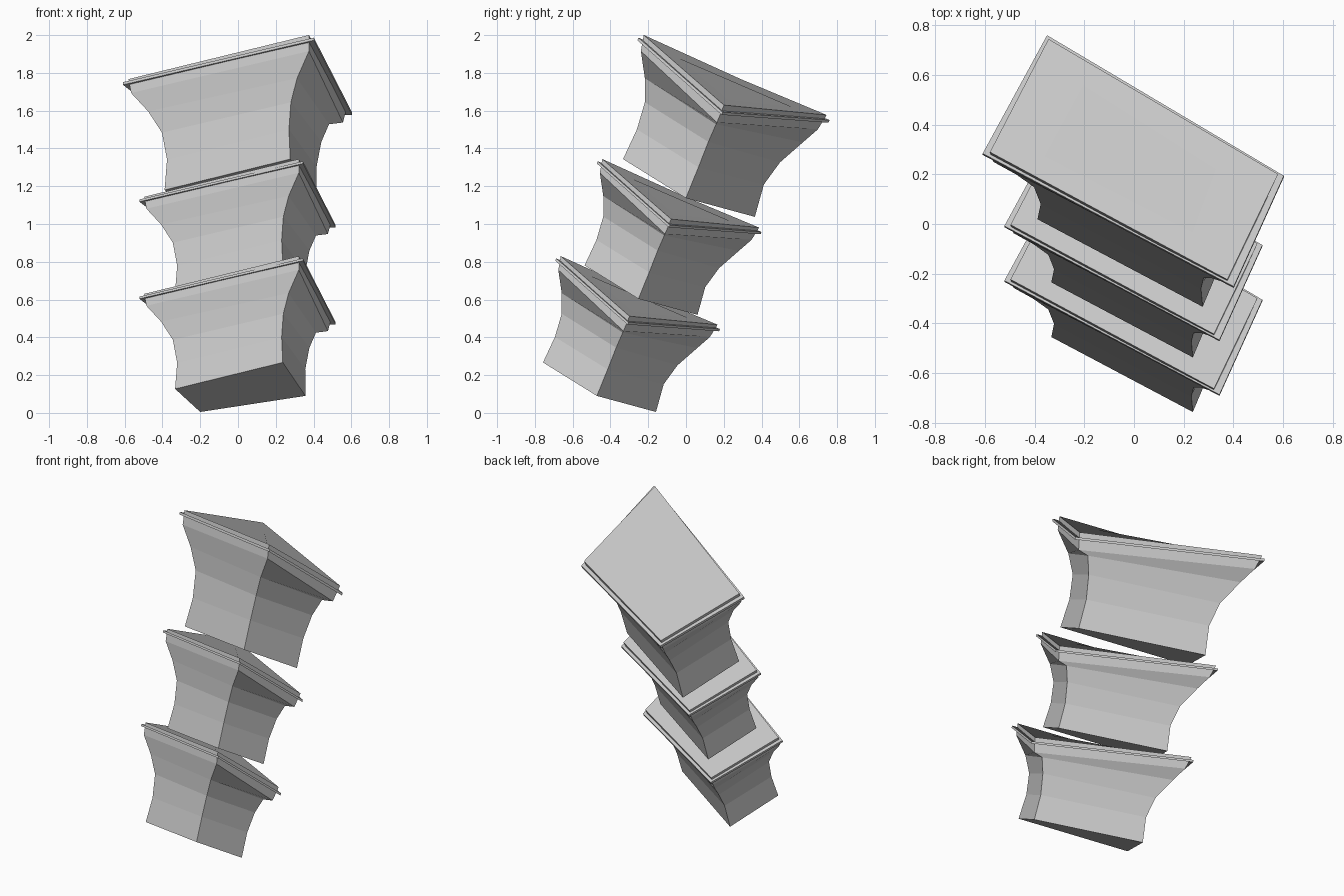
import bpy
from mathutils import Vector

cube = bpy.data.objects.get("Cube")
if cube:
    bpy.data.objects.remove(cube, do_unlink=True)

# One plain stone colour for everything
stone = bpy.data.materials.new("pale_grey_stone")
stone.use_nodes = True
stone_colour = (0.6, 0.6, 0.6, 1.0)
stone.diffuse_color = stone_colour
stone.node_tree.nodes["Principled BSDF"].inputs["Base Color"].default_value = stone_colour

# Flared corner edges, each listed from the foot up to the cornice soffit
right_corner = [(.357, -.472, .09), (.356, -.415, .23), (.378, -.37, .345),
                (.413, -.335, .425), (.476, -.331, .433)]
back_corner = [(-.2, -.159, .005), (-.19, -.118, .152), (-.2, -.045, .252),
               (-.245, .059, .343), (-.28, .127, .402)]
left_corner = [(-.333, -.455, .127), (-.322, -.402, .265), (-.345, -.344, .387),
               (-.407, -.3, .483), (-.485, -.257, .567)]
front_corner = [(.237, -.757, .267), (.231, -.694, .402), (.24, -.658, .525),
                (.268, -.658, .634), (.322, -.676, .757)]
body_rings = list(zip(right_corner, back_corner, left_corner, front_corner))

# Cornice top face and the thin ledge running round it
top_ring = [(.497, -.299, .512), (-.295, .167, .467),
            (-.497, -.223, .63), (.322, -.663, .83)]
ledge_ring = [(.517, -.31, .468), (-.3, .175, .432),
              (-.522, -.233, .604), (.344, -.692, .806)]
ledge_rise = Vector((0, .005, .012))
raised_ledge = [Vector(p) + ledge_rise for p in ledge_ring]


def loft(name, rings, scale, offset):
    """Join four-cornered rings into a closed, flat-shaded solid."""
    verts = [Vector(p) * scale + offset for ring in rings for p in ring]
    faces = [(3, 2, 1, 0)]
    for level in range(len(rings) - 1):
        low = level * 4
        for side in range(4):
            after = (side + 1) % 4
            faces.append((low + side, low + after, low + 4 + after, low + 4 + side))
    last = len(verts) - 4
    faces.append(tuple(range(last, last + 4)))
    mesh = bpy.data.meshes.new(name)
    mesh.from_pydata(verts, [], faces)
    mesh.materials.append(stone)
    mesh.update()
    part = bpy.data.objects.new(name, mesh)
    bpy.context.collection.objects.link(part)
    return part


# Three stacked tiers, the top one larger
tiers = {
    "lower": (1.0, Vector((0, 0, 0))),
    "middle": (1.0, Vector((0, .22, .514))),
    "upper": (1.167, Vector((0, .55, 1.032))),
}
for tier, (scale, offset) in tiers.items():
    loft(tier + "_flared_body", body_rings, scale, offset)
    loft(tier + "_cornice", [body_rings[-1], top_ring], scale, offset)
    loft(tier + "_ledge", [ledge_ring, raised_ledge], scale, offset)
